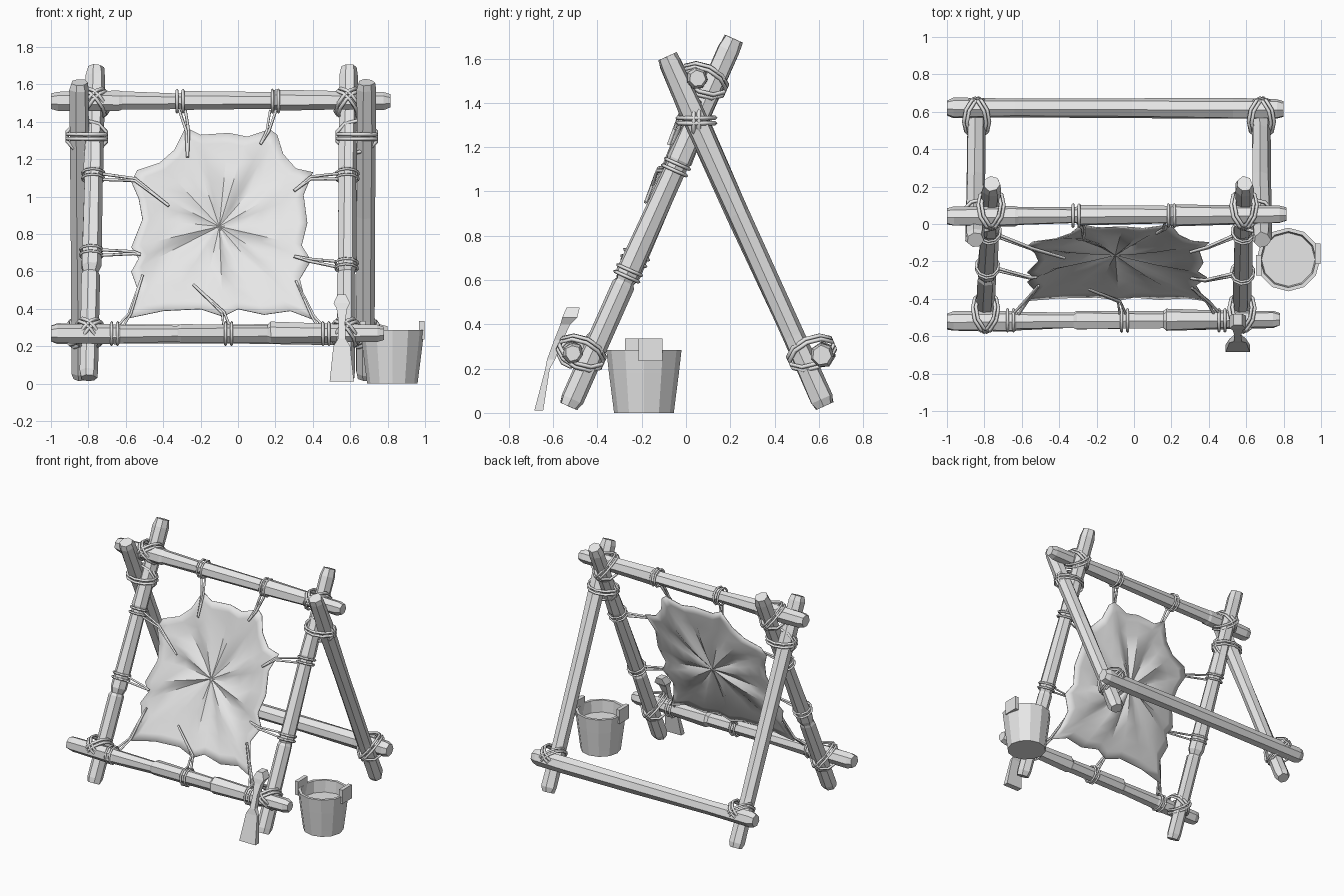
import bpy, bmesh, random
from math import sin, cos, pi, tau, atan2
from mathutils import Vector as V

random.seed(4)
cube = bpy.data.objects.get("Cube")
if cube:
    bpy.data.objects.remove(cube, do_unlink=True)

GREY = (0.8, 0.8, 0.8, 1)
mat = bpy.data.materials.new("plain_grey")
mat.use_nodes = True
mat.diffuse_color = GREY
mat.node_tree.nodes["Principled BSDF"].inputs["Base Color"].default_value = GREY


def finish(bm, name):
    bmesh.ops.recalc_face_normals(bm, faces=bm.faces)
    mesh = bpy.data.meshes.new(name)
    bm.to_mesh(mesh)
    bm.free()
    mesh.materials.append(mat)
    ob = bpy.data.objects.new(name, mesh)
    bpy.context.collection.objects.link(ob)
    return ob


def loft(bm, rings, caps=True):
    """Skin a list of point rings."""
    loops = [[bm.verts.new(p) for p in ring] for ring in rings]
    n = len(loops[0])
    for a, b in zip(loops, loops[1:]):
        for i in range(n):
            j = (i + 1) % n
            bm.faces.new((a[i], a[j], b[j], b[i]))
    if caps:
        bm.faces.new(loops[0])
        bm.faces.new(loops[-1])
    return loops


def smooth(ob, angle):
    bpy.ops.object.select_all(action='DESELECT')
    ob.select_set(True)
    bpy.context.view_layer.objects.active = ob
    bpy.ops.object.shade_smooth_by_angle(angle=angle)


def pole(name, a, b, stations, sides=7):
    """Rough hewn log from a to b; stations are (position, radius)."""
    a, b = V(a), V(b)
    d = (b - a).normalized()
    u = d.orthogonal().normalized()
    w = d.cross(u)
    bm = bmesh.new()
    rings = []
    for t, r in stations:
        ring = []
        for i in range(sides):
            k = r * random.uniform(0.92, 1.1)
            ang = tau * i / sides
            ring.append(a.lerp(b, t) + u * k * cos(ang) + w * k * sin(ang))
        rings.append(ring)
    loft(bm, rings)
    return finish(bm, name)


# Rope pieces are gathered and turned into meshes
def rope(name, paths, radius=0.008):
    cu = bpy.data.curves.new(name, 'CURVE')
    cu.dimensions = '3D'
    cu.bevel_depth = radius
    cu.bevel_resolution = 0
    cu.use_fill_caps = True
    for pts, closed in paths:
        sp = cu.splines.new('POLY')
        sp.points.add(len(pts) - 1)
        sp.use_cyclic_u = closed
        for q, p in zip(sp.points, pts):
            q.co = (*p, 1)
    ob = bpy.data.objects.new(name, cu)
    bpy.context.collection.objects.link(ob)
    cu.materials.append(mat)
    bpy.ops.object.select_all(action='DESELECT')
    ob.select_set(True)
    bpy.context.view_layer.objects.active = ob
    bpy.ops.object.convert(target='MESH')


def oval(c, u, w, a, b, n=10):
    pts = []
    for i in range(n):
        t = tau * i / n
        pts.append(V(c) + u * a * cos(t) + w * b * sin(t))
    return pts, True


def lash(name, c, d1, d2):
    """Crossed rope wraps around two poles meeting at c."""
    n = d1.cross(d2).normalized()
    paths = []
    for s in (1, -1):
        u = (d1 + s * d2).normalized()
        side = n.cross(u)
        for k in (-0.012, 0.012):
            paths.append(oval(V(c) + side * k, u, n, 0.085, 0.11))
    rope(name, paths, 0.01)


def on_line(a, b, z):
    a, b = V(a), V(b)
    return a.lerp(b, (z - a.z) / (b.z - a.z))


# Legs: front pair leans back, back pair leans forward
STEPPED = [(0, .044), (.02, .053), (.33, .05), (.34, .042), (.36, .054),
           (.66, .047), (.67, .056), (.78, .05), (.97, .053), (1, .043)]
PLAIN = [(0, .042), (.02, .053), (.2, .05), (.55, .053), (.85, .055), (.98, .053), (1, .044)]
FRONT = {"left": ((.575, -.53, .03), (.59, .215, 1.69)),
         "right": ((-.8, -.53, .03), (-.76, .215, 1.69))}
BACK = {"left": ((.68, .625, .03), (.685, -.085, 1.61)),
        "right": ((-.84, .625, .03), (-.85, -.085, 1.61))}
for side in FRONT:
    pole("front_leg_" + side, *FRONT[side], STEPPED)
    pole("back_leg_" + side, *BACK[side], PLAIN)

# Cross beams
BEAM = [(0, .044), (.02, .052), (.2, .055), (.21, .05), (.38, .043), (.39, .053),
        (.65, .047), (.66, .058), (.85, .05), (.98, .047), (1, .036)]
pole("top_beam", (-1, .04, 1.51), (.815, .05, 1.51), BEAM)
pole("front_beam", (-1, -.52, .265), (.78, -.51, .27), BEAM)
pole("back_beam", (-1, .62, .265), (.8, .615, .26), PLAIN)

# Lashings at every joint
X = V((1, 0, 0))
for side in FRONT:
    fd = (V(FRONT[side][1]) - V(FRONT[side][0])).normalized()
    bd = (V(BACK[side][1]) - V(BACK[side][0])).normalized()
    lash("front_lashing_" + side, on_line(*FRONT[side], .27) + V((0, -.05, 0)), X, fd)
    lash("back_lashing_" + side, on_line(*BACK[side], .27) + V((0, .05, 0)), X, bd)
    lash("top_lashing_" + side, on_line(*FRONT[side], 1.5) + V((0, -.05, 0)), X, fd)
    mid = (on_line(*FRONT[side], 1.32) + on_line(*BACK[side], 1.32)) / 2
    lash("apex_lashing_" + side, mid, fd, bd)


# Stretched hide: outline in hundredths, shrunk inward in rings
def hide_point(x, z, push=0):
    y = -.53 + .449 * (z - .03) - .03 - .05 * (z - .4) + push
    return V((x, y, z))


OUTLINE = [(-28, 137), (-20, 133), (-5, 134), (5, 132), (17, 136), (21, 133), (24, 123),
           (31, 115), (40, 113), (35, 101), (37, 86), (34, 74), (39, 66), (33, 56),
           (36, 44), (41, 34), (28, 39), (14, 37), (0, 40), (-8, 36), (-20, 40),
           (-40, 39), (-59, 35), (-53, 49), (-57, 60), (-53, 67), (-57, 73), (-51, 88),
           (-53, 99), (-57, 108), (-54, 114), (-42, 118), (-34, 125)]
CX, CZ = -.1, .84
bm = bmesh.new()
rings = []
for s in (1, .9, .72, .5, .25):
    ring = []
    for x, z in OUTLINE:
        dx, dz = x / 100 - CX, z / 100 - CZ
        ang = atan2(dz, dx)
        # radial creases fade at the rim and the middle
        crease = .022 * sin(9 * ang) * sin(pi * s) + .05 * (1 - s * s)
        even = .46 / max(dx * dx + dz * dz, .01) ** .5
        k = s * (s + (1 - s) * even)
        ring.append(hide_point(CX + dx * k, CZ + dz * k, crease))
    rings.append(ring)
loft_loops = loft(bm, rings, caps=False)
centre = bm.verts.new(hide_point(CX, CZ, .05))
inner = loft_loops[-1]
for i, v in enumerate(inner):
    bm.faces.new((v, inner[(i + 1) % len(inner)], centre))
hide = finish(bm, "hide")
mod = hide.modifiers.new("thickness", 'SOLIDIFY')
mod.thickness = .006
smooth(hide, 0.6)


# Ropes from the hide to the frame: stitch, edge, pole, axis
def tie(name, stitch, edge, post, axis):
    axis = V(axis).normalized()
    u = axis.orthogonal().normalized()
    post = V(post)
    a, b = hide_point(*stitch, -.008), hide_point(*edge, -.012)
    out = (b - post).normalized() * .055
    paths = []
    for k in (-.016, .016):
        paths.append(([a, b + axis * k * .4, post + out + axis * k], False))
        paths.append(oval(post + axis * k, u, axis.cross(u), .06, .06))
    rope(name, paths)


def leg_tie(side, stitch, edge, z):
    a, b = FRONT[side]
    tie("hide_tie_%s_%d" % (side, z * 100), stitch, edge, on_line(a, b, z), V(b) - V(a))


leg_tie("right", (-.37, .95), (-.55, 1.09), 1.11)
leg_tie("right", (-.52, .69), (-.56, .7), .7)
leg_tie("left", (.3, 1.03), (.39, 1.1), 1.11)
leg_tie("left", (.3, .68), (.38, .66), .63)
for i, (x0, x1, z0) in enumerate(((-.27, -.31, 1.21), (.12, .2, 1.28))):
    tie("hide_tie_top_%d" % i, (x0, z0), (x0 + .04 * i, 1.35), (x1, .045, 1.51), X)
for stitch, edge, x in (((-.51, .58), (-.58, .37), -.66), ((-.24, .53), (-.08, .38), -.05),
                        ((.31, .55), (.4, .36), .47)):
    tie("hide_tie_bottom_%d" % (x * 100), stitch, edge, (x, -.515, .267), X)

# Bucket with filled inside and two lugs
BX, BY = .825, -.19
profile = [(.135, 0), (.14, .04), (.158, .18), (.17, .285), (.15, .285), (.143, .2)]
bm = bmesh.new()
loft(bm, [[(BX + r * cos(tau * i / 12), BY + r * sin(tau * i / 12), z) for i in range(12)]
          for r, z in profile])
finish(bm, "bucket")
for name, s in (("left", 1), ("right", -1)):
    bm = bmesh.new()
    bmesh.ops.create_cube(bm, size=1)
    for v in bm.verts:
        v.co = (BX + s * .158 + v.co.x * .028, BY + .03 * s + v.co.y * .11, .285 + v.co.z * .1)
    finish(bm, "bucket_lug_" + name)

# Scraper leaning on the front beam: height, depth, half width, half thickness
bm = bmesh.new()
sections = [(.01, -.665, .065, .02), (.2, -.625, .045, .01), (.24, -.61, .02, .018),
            (.33, -.575, .018, .02), (.4, -.545, .028, .022), (.43, -.525, .044, .034),
            (.475, -.51, .022, .03)]
loft(bm, [[(.555 + sx * w, y + sy * d, z) for sx, sy in ((-1, -1), (1, -1), (1, 1), (-1, 1))]
          for z, y, w, d in sections])
finish(bm, "scraper")
